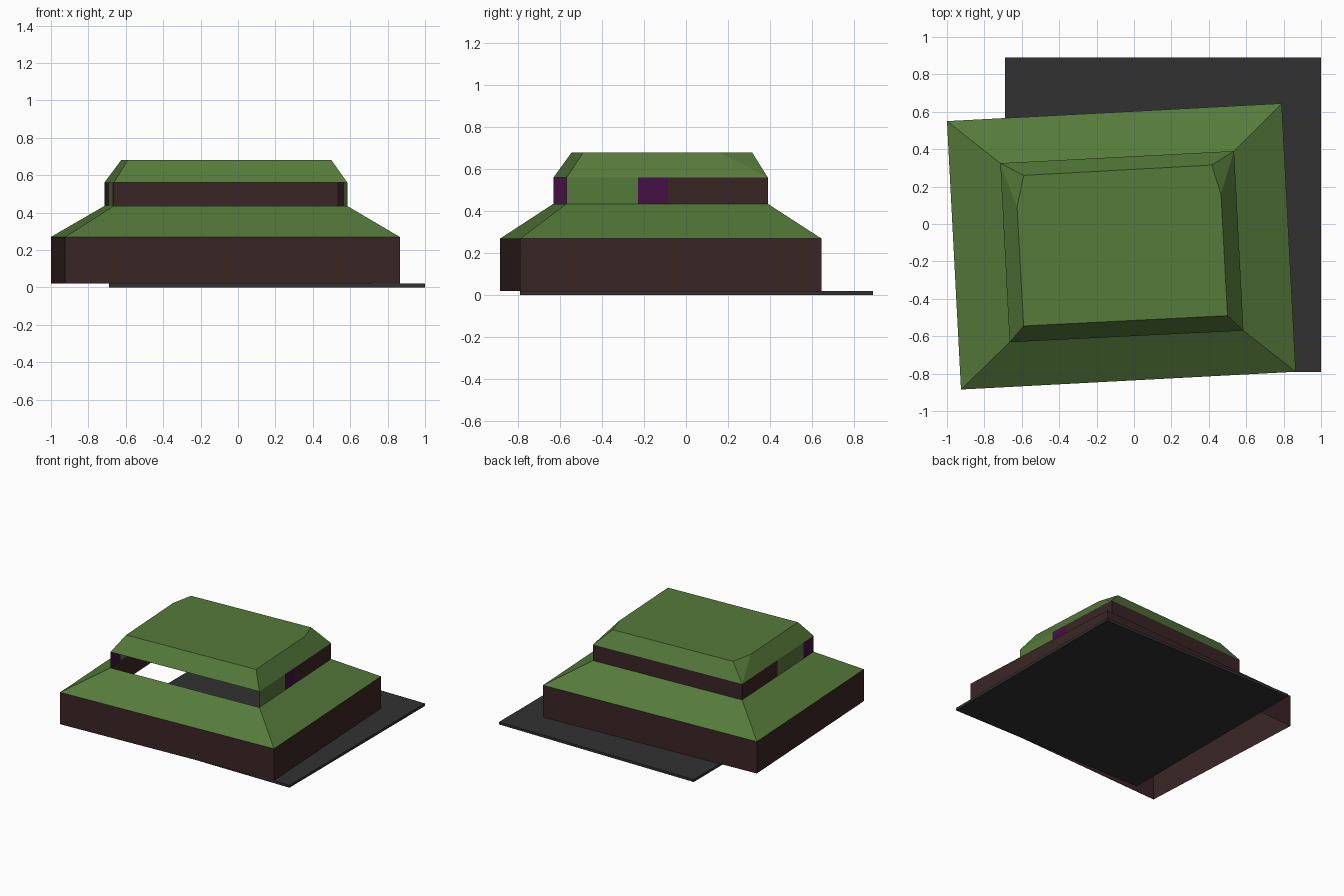
import bpy, bmesh
from mathutils import Vector

if "Cube" in bpy.data.objects:
    bpy.data.objects.remove(bpy.data.objects["Cube"])


def material(name, rgb):
    m = bpy.data.materials.new(name)
    m.diffuse_color = (*rgb, 1.0)
    m.use_nodes = True
    m.node_tree.nodes["Principled BSDF"].inputs["Base Color"].default_value = m.diffuse_color
    return m


GREEN = material("moss green", (0.092, 0.196, 0.043))
BROWN = material("dark brown", (0.043, 0.019, 0.019))
PURPLE = material("deep purple", (0.061, 0.005, 0.061))
GREY = material("charcoal grey", (0.031, 0.031, 0.031))


def build(name, faces, mats):
    """faces: list of (corner points, material slot)."""
    bm = bmesh.new()
    for pts, slot in faces:
        f = bm.faces.new([bm.verts.new(p) for p in pts])
        f.material_index = slot
    bmesh.ops.remove_doubles(bm, verts=bm.verts, dist=1e-4)
    me = bpy.data.meshes.new(name)
    bm.to_mesh(me)
    bm.free()
    for m in mats:
        me.materials.append(m)
    ob = bpy.data.objects.new(name, me)
    bpy.context.collection.objects.link(ob)
    return ob


def at(ring, z):
    return [Vector((x, y, z)) for x, y in ring]


def band(low, high):
    """Quads joining two rings (counter-clockwise rings face outward)."""
    n = len(low)
    return [((low[i], low[(i + 1) % n], high[(i + 1) % n], high[i]), 0) for i in range(n)]


# Rings run front left, front right, back right, back left
outer = [(-0.925, -0.885), (0.865, -0.79), (0.79, 0.645), (-1.0, 0.55)]
inner = [(-0.665, -0.632), (0.585, -0.57), (0.535, 0.39), (-0.715, 0.325)]

# Ground plate, offset from the house
px0, px1, py0, py1 = -0.69, 1.0, -0.79, 0.89
plate = [(px0, py0), (px1, py0), (px1, py1), (px0, py1)]
lo, hi = at(plate, 0.0), at(plate, 0.02)
build("ground_plate", band(lo, hi) + [(hi, 0), (lo[::-1], 0)], [GREY])

# Lower storey: open-bottomed walls and the sloping skirt roof
eave = at(outer, 0.27)
build("lower_walls", band(at(outer, 0.02), eave), [BROWN])
build("lower_roof", band(eave, at(inner, 0.435)), [GREEN])

# Upper storey: open front, side walls split into coloured panels
base, top = at(inner, 0.435), at(inner, 0.56)


def panels(i, j, cuts, slots):
    """Wall from corner i to corner j, cut at the given fractions."""
    out = []
    for a, b, s in zip(cuts, cuts[1:], slots):
        out.append(((base[i].lerp(base[j], a), base[i].lerp(base[j], b),
                     top[i].lerp(top[j], b), top[i].lerp(top[j], a)), s))
    return out


walls = panels(1, 2, (0, 0.355, 0.505, 1), (1, 2, 0))
walls += panels(2, 3, (0, 1), (0,))
walls += panels(3, 0, (0, 0.495, 0.86, 1), (0, 1, 2))
build("upper_walls", walls, [BROWN, GREEN, PURPLE])

# Upper roof: hipped sides up to a six-sided flat top
flat = at([(-0.59, -0.545), (0.50, -0.49), (0.465, 0.16),
           (0.415, 0.315), (-0.59, 0.26), (-0.625, 0.09)], 0.68)
fl, fr, mr, br, bl, ml = flat
roof = [(flat, 0),
        ((top[0], top[1], fr, fl), 0),
        ((top[1], top[2], mr, fr), 0), ((top[2], br, mr), 0),
        ((top[2], top[3], bl, br), 0),
        ((top[3], top[0], fl, ml), 0), ((top[3], ml, bl), 0)]
build("upper_roof", roof, [GREEN])
